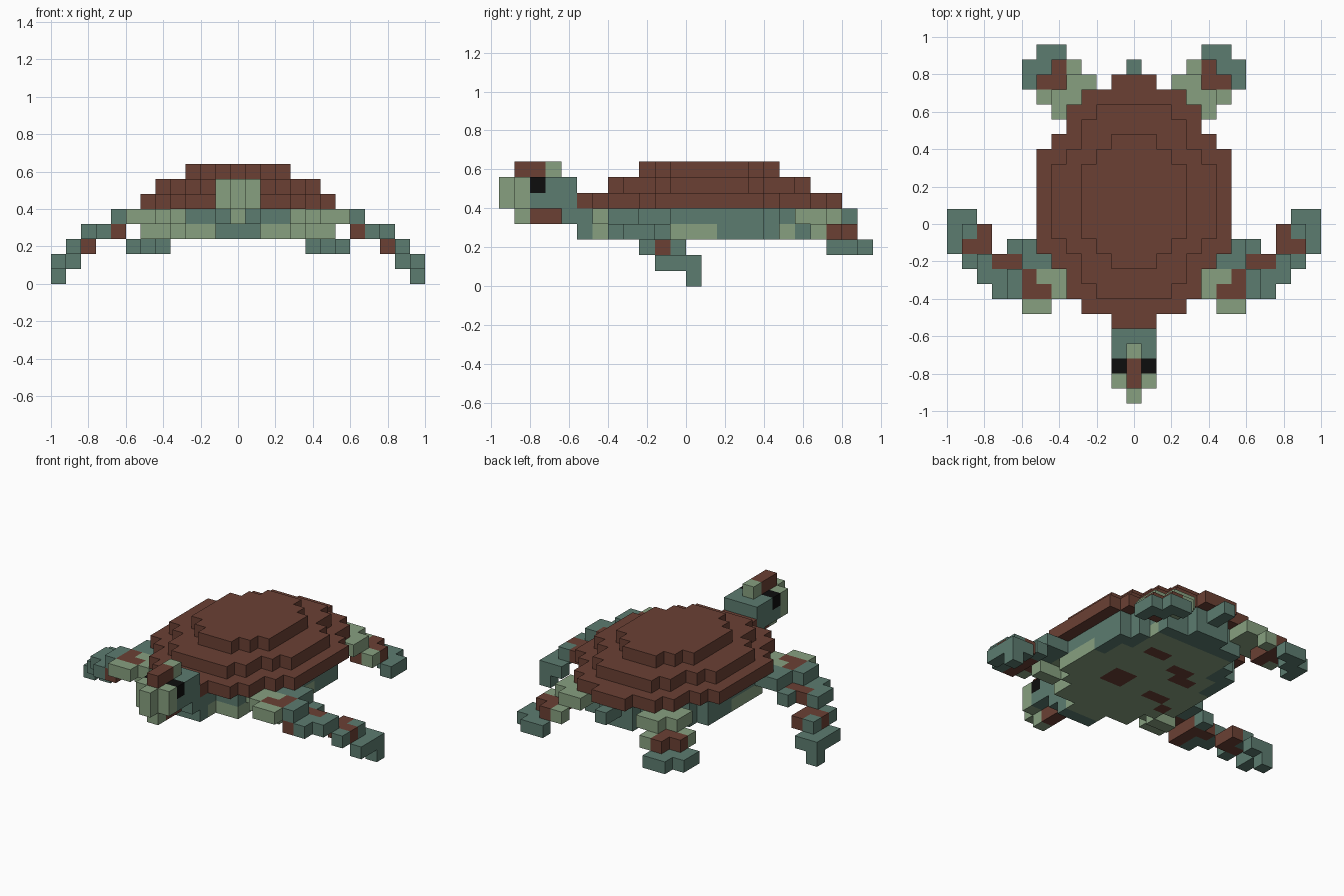
import bpy

if "Cube" in bpy.data.objects:
    bpy.data.objects.remove(bpy.data.objects["Cube"], do_unlink=True)

U = 0.08  # edge of one block


def linear(c):
    c /= 255
    return c / 12.92 if c <= 0.04045 else ((c + 0.055) / 1.055) ** 2.4


def make_material(name, rgb):
    m = bpy.data.materials.new(name)
    m.use_nodes = True
    col = (*[linear(c) for c in rgb], 1)
    m.diffuse_color = col
    bsdf = m.node_tree.nodes["Principled BSDF"]
    bsdf.inputs["Base Color"].default_value = col
    bsdf.inputs["Roughness"].default_value = 0.9
    return m


BROWN, LIGHT, TEAL, BLACK = range(4)
MATS = [make_material("shell brown", (107, 64, 52)),
        make_material("light green", (135, 160, 128)),
        make_material("teal green", (92, 124, 112)),
        make_material("eye black", (13, 13, 13))]

parts = {}     # part name -> {block: colour}
taken = set()  # every filled block


def add(part, i, j, k, colour):
    if (i, j, k) not in taken:
        taken.add((i, j, k))
        parts.setdefault(part, {})[(i, j, k)] = colour


def box(part, colour, i0, i1, j0, j1, k0, k1=None):
    """Fill an inclusive range of blocks."""
    for i in range(i0, i1 + 1):
        for j in range(j0, j1 + 1):
            for k in range(k0, (k0 if k1 is None else k1) + 1):
                add(part, i, j, k, colour)


def oval(part, k, halves, colour):
    """One oval layer; halves gives the half width by distance from row 1."""
    for d, n in enumerate(halves):
        for j in {1 - d, 1 + d}:
            for i in range(-n, n + 1):
                add(part, i, j, k, colour(i, j))


# Stepped shell
oval("shell_rim", 5, (6, 6, 6, 6, 5, 4, 4, 3, 1), lambda i, j: BROWN)
oval("shell_middle", 6, (5, 5, 5, 4, 3, 3, 2), lambda i, j: BROWN)
oval("shell_top", 7, (3, 3, 3, 2, 1), lambda i, j: BROWN)

# Neck and head
box("neck", TEAL, -1, 1, -7, -7, 3, 4)
box("neck", TEAL, -1, 1, -8, -8, 4, 6)
box("head", TEAL, -1, 1, -9, -9, 5, 6)
box("head", LIGHT, 0, 0, -9, -9, 7)
box("head", BROWN, 0, 0, -11, -10, 7)
for s in (-1, 1):
    add("eyes", s, -10, 6, BLACK)
box("head", TEAL, -1, 1, -10, -10, 5, 6)
box("head", LIGHT, -1, 1, -11, -11, 5, 6)
box("snout", LIGHT, 0, 0, -12, -12, 5, 6)
box("jaw", LIGHT, 0, 0, -11, -11, 4)
box("jaw", BROWN, 0, 0, -10, -9, 4)

# Belly with brown patches
SPOTS = {(1, 0), (2, 0), (2, -1), (1, -1), (-2, 2), (-2, 3), (-1, 3), (-3, 2),
         (2, 4), (1, 4), (-3, -1), (-2, -1), (-4, -2)}


def belly_colour(i, j):
    if (i, j) in SPOTS:
        return BROWN
    return TEAL if j >= 7 or (abs(i) >= 5 and j >= 2) or (abs(i) >= 4 and j >= 4) else LIGHT


oval("belly", 3, (5, 5, 5, 5, 4, 3, 3, 1), belly_colour)
oval("body", 4, (5, 5, 5, 5, 4, 3, 3, 1), lambda i, j: TEAL)

# Tail
box("tail", TEAL, 0, 0, 9, 10, 4)

# Limbs for one side: colour, i range, j range, layer
FLIPPER = [
    (TEAL, 12, 12, 0, 0, 0),
    (TEAL, 12, 12, -2, 0, 1), (TEAL, 11, 11, 0, 0, 1),
    (BROWN, 10, 11, -2, -2, 2), (BROWN, 10, 10, -1, -1, 2),
    (TEAL, 11, 11, -3, -1, 2),
    (BROWN, 8, 9, -3, -3, 3), (BROWN, 8, 8, -5, -4, 3),
    (TEAL, 9, 9, -5, -4, 3), (TEAL, 10, 10, -4, -3, 3),
    (TEAL, 8, 8, -2, -2, 3), (TEAL, 8, 8, -5, -4, 4),
    (BROWN, 7, 7, -5, -4, 4), (BROWN, 6, 6, -5, -5, 4),
    (LIGHT, 6, 7, -6, -6, 4), (LIGHT, 4, 6, -4, -4, 4),
    (LIGHT, 5, 5, -5, -5, 4), (TEAL, 6, 7, -3, -2, 4),
    (LIGHT, 5, 6, -4, -4, 3), (LIGHT, 5, 5, -3, -3, 4),
]
HIND = [
    (TEAL, 5, 6, 11, 11, 2), (TEAL, 6, 7, 10, 10, 2), (TEAL, 7, 7, 9, 9, 2),
    (BROWN, 5, 5, 9, 10, 3), (BROWN, 6, 6, 9, 9, 3),
    (LIGHT, 4, 4, 10, 10, 3), (LIGHT, 6, 6, 8, 8, 3), (BROWN, 5, 5, 8, 8, 3),
    (LIGHT, 3, 4, 8, 9, 4), (LIGHT, 5, 5, 7, 8, 4), (LIGHT, 4, 4, 7, 7, 4),
]
for side, s in (("left", 1), ("right", -1)):
    for limb, spec in (("front_flipper", FLIPPER), ("hind_flipper", HIND)):
        for colour, a, b, j0, j1, k in spec:
            i0, i1 = sorted((a * s, b * s))
            box(side + "_" + limb, colour, i0, i1, j0, j1, k)

# Outward-wound unit faces, by direction
SIDES = {(1, 0, 0): ((1, 0, 0), (1, 1, 0), (1, 1, 1), (1, 0, 1)),
         (-1, 0, 0): ((0, 0, 0), (0, 0, 1), (0, 1, 1), (0, 1, 0)),
         (0, 1, 0): ((0, 1, 0), (0, 1, 1), (1, 1, 1), (1, 1, 0)),
         (0, -1, 0): ((0, 0, 0), (1, 0, 0), (1, 0, 1), (0, 0, 1)),
         (0, 0, 1): ((0, 0, 1), (1, 0, 1), (1, 1, 1), (0, 1, 1)),
         (0, 0, -1): ((0, 0, 0), (0, 1, 0), (1, 1, 0), (1, 0, 0))}

# Skin each part with only its exposed block faces
for name, blocks in parts.items():
    verts, faces, colours = {}, [], []
    for (i, j, k), colour in blocks.items():
        for (dx, dy, dz), corners in SIDES.items():
            if (i + dx, j + dy, k + dz) in taken:
                continue
            faces.append([verts.setdefault((i + x, j + y, k + z), len(verts))
                          for x, y, z in corners])
            colours.append(colour)
    mesh = bpy.data.meshes.new(name)
    mesh.from_pydata([((x - 0.5) * U, y * U, z * U) for x, y, z in verts], [], faces)
    used = sorted(set(colours))
    for c in used:
        mesh.materials.append(MATS[c])
    for poly, c in zip(mesh.polygons, colours):
        poly.material_index = used.index(c)
    obj = bpy.data.objects.new(name, mesh)
    bpy.context.collection.objects.link(obj)
